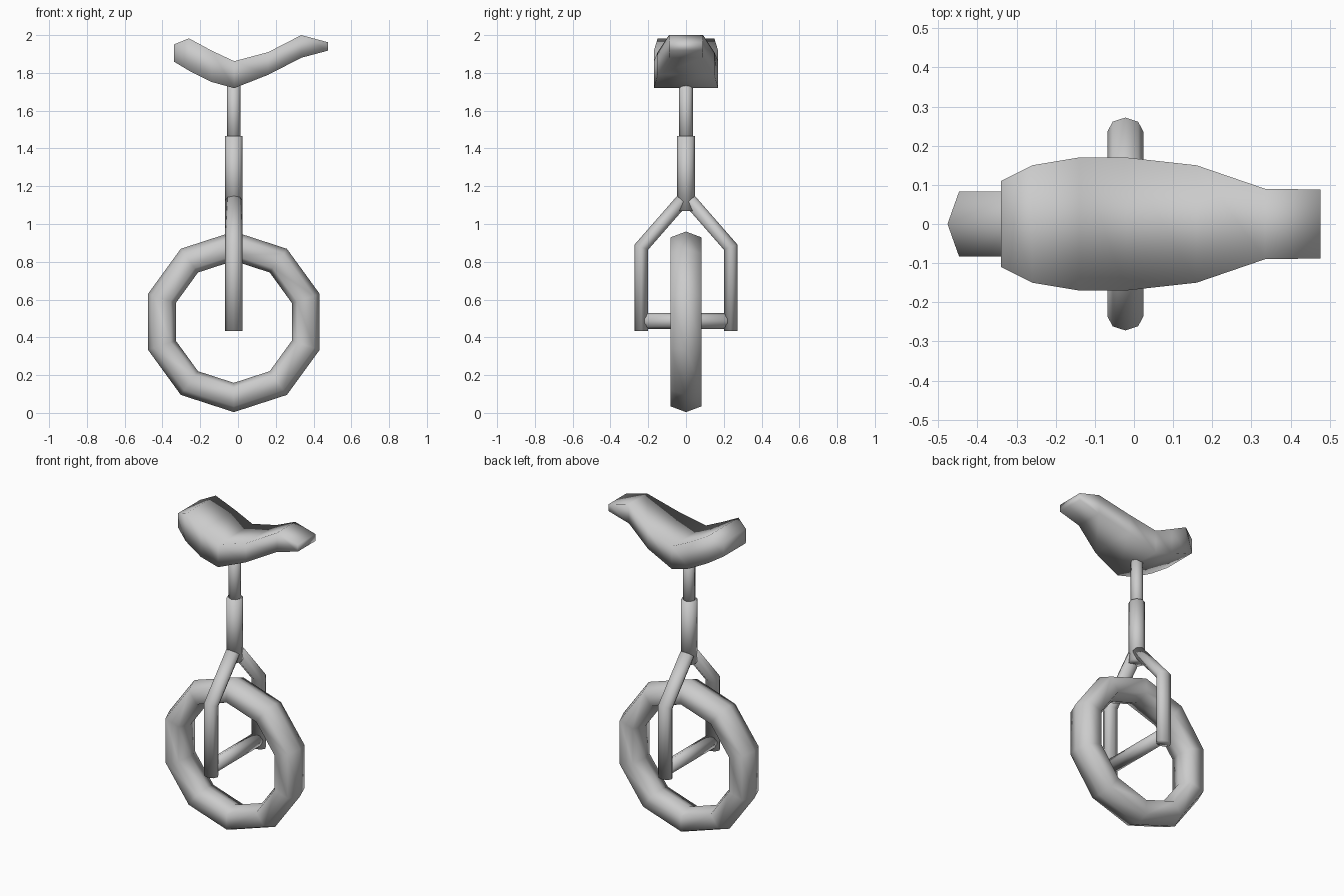
import bpy, bmesh, math
from mathutils import Vector

if "Cube" in bpy.data.objects:
    bpy.data.objects.remove(bpy.data.objects["Cube"])

CX = -0.022   # x of the wheel, fork and post
HUB = 0.482   # axle height


def make_object(name, rings, closed=False):
    """Skin a list of vertex rings, fully smooth; cap the ends unless closed."""
    bm = bmesh.new()
    vs = [[bm.verts.new(p) for p in ring] for ring in rings]
    n, m = len(vs[0]), len(vs)
    for i in range(m if closed else m - 1):
        a, b = vs[i], vs[(i + 1) % m]
        for j in range(n):
            k = (j + 1) % n
            bm.faces.new((a[j], a[k], b[k], b[j]))
    if not closed:
        bm.faces.new(vs[0])
        bm.faces.new(vs[-1])
    bmesh.ops.recalc_face_normals(bm, faces=bm.faces)
    for f in bm.faces:
        f.smooth = True
    mesh = bpy.data.meshes.new(name)
    bm.to_mesh(mesh)
    bm.free()
    obj = bpy.data.objects.new(name, mesh)
    bpy.context.collection.objects.link(obj)
    return obj


def tube(name, path, rx, r, sides=8):
    """Mitred tube along (y, z) points, rx wide in x and r across."""
    pts = [Vector((CX, y, z)) for y, z in path]
    dirs = [(b - a).normalized() for a, b in zip(pts, pts[1:])]
    rings = []
    for i, p in enumerate(pts):
        d0, d1 = dirs[max(i - 1, 0)], dirs[min(i, len(dirs) - 1)]
        t = (d0 + d1).normalized()
        side = Vector((0, t.z, -t.y)) * (r / t.dot(d0))
        rings.append([p + Vector((rx * math.cos(a), 0, 0)) + side * math.sin(a)
                      for a in (math.tau * k / sides for k in range(sides))])
    return make_object(name, rings)


# Wheel: six-sided section swept around a decagon
section = [(0.478, 0), (0.447, 0.083), (0.352, 0.083),
           (0.323, 0), (0.352, -0.083), (0.447, -0.083)]
make_object("wheel", [[(CX + r * math.sin(a), y, HUB + r * math.cos(a))
                       for r, y in section]
                      for a in (math.tau * k / 10 for k in range(10))], closed=True)

# Axle and the two bent fork legs
tube("axle", [(-0.22, HUB + 0.005), (0.22, HUB + 0.005)], 0.042, 0.042)
for s, side in ((-1, "front"), (1, "back")):
    tube(side + "_fork_leg",
         [(s * 0.236, 0.434), (s * 0.236, 0.878), (s * 0.02, 1.125)], 0.046, 0.036)

# Sleeve and seat post
tube("sleeve", [(0, 1.07), (0, 1.465)], 0.047, 0.047)
tube("seat_post", [(0, 1.40), (0, 1.78)], 0.036, 0.036)

# Saddle: rectangular sections (x, half width, bottom, top)
stations = [(-0.34, 0.11, 1.86, 1.95), (-0.26, 0.15, 1.812, 1.983),
            (-0.14, 0.17, 1.752, 1.918), (-0.02, 0.17, 1.719, 1.862),
            (0.16, 0.15, 1.79, 1.91), (0.335, 0.09, 1.88, 2.0),
            (0.477, 0.088, 1.918, 1.962)]
make_object("seat", [[(x, -w, b), (x, w, b), (x, w, t), (x, -w, t)]
                     for x, w, b, t in stations])
